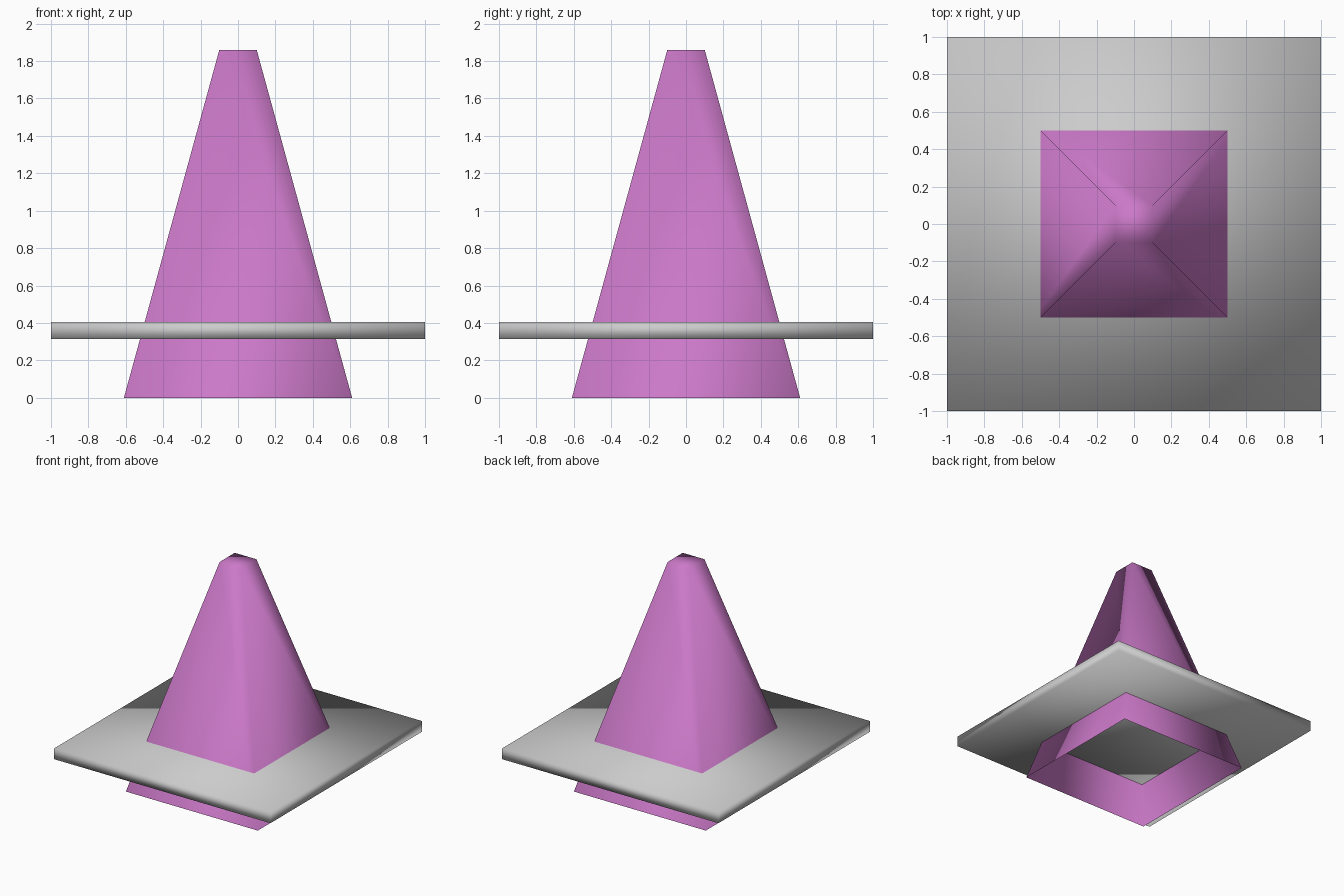
import bpy
import bmesh

if "Cube" in bpy.data.objects:
    bpy.data.objects.remove(bpy.data.objects["Cube"], do_unlink=True)


def material(name, color):
    mat = bpy.data.materials.new(name)
    mat.use_nodes = True
    mat.diffuse_color = color
    mat.node_tree.nodes["Principled BSDF"].inputs["Base Color"].default_value = color
    return mat


def square_prism(name, bottom, top, z0, z1, mat, open_bottom=False):
    """Four-sided block with half widths bottom and top between two heights."""
    bm = bmesh.new()
    bmesh.ops.create_cube(bm, size=2)
    for v in bm.verts:
        half, z = (top, z1) if v.co.z > 0 else (bottom, z0)
        v.co = (v.co.x * half, v.co.y * half, z)
    if open_bottom:
        floor = [f for f in bm.faces if all(v.co.z == min(w.co.z for w in bm.verts) for v in f.verts)]
        bmesh.ops.delete(bm, geom=floor, context="FACES_ONLY")
    for f in bm.faces:
        f.smooth = True
    mesh = bpy.data.meshes.new(name)
    bm.to_mesh(mesh)
    bm.free()
    mesh.materials.append(mat)
    obj = bpy.data.objects.new(name, mesh)
    bpy.context.collection.objects.link(obj)
    return obj


pink = material("orchid pink", (0.60, 0.19, 0.58, 1))
grey = material("light grey", (0.60, 0.60, 0.60, 1))

# Hollow tapered body, capped at the top and open underneath
square_prism("cone_body", 0.61, 0.10, 0.0, 1.86, pink, open_bottom=True)

# Flat square plate around the body
square_prism("base_plate", 1.0, 1.0, 0.315, 0.405, grey)
